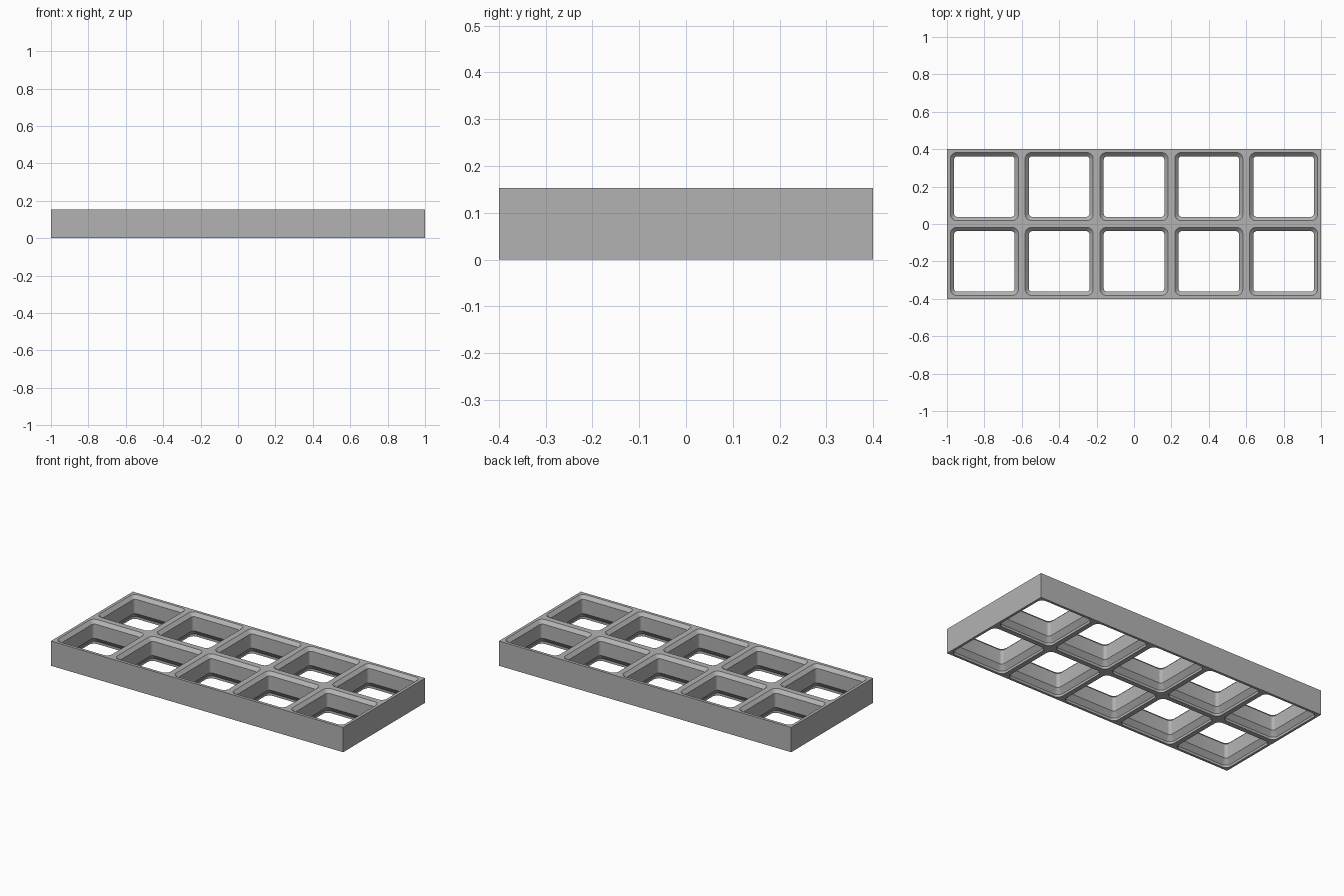
import bpy, bmesh, math

cube = bpy.data.objects.get("Cube")
if cube:
    bpy.data.objects.remove(cube, do_unlink=True)

PITCH, COLS, ROWS, HEIGHT = 0.4, 5, 2, 0.153
ARC = 6  # segments per rounded pocket corner

# Pocket profile, bottom to top: (z, half width, corner radius)
PROFILE = [(0, 0.185, 0.034), (0.015, 0.185, 0.034), (0.045, 0.162, 0.018),
           (0.133, 0.162, 0.018), (HEIGHT, 0.182, 0.034)]

mat = bpy.data.materials.new("grey plastic")
mat.use_nodes = True
grey = (0.45, 0.45, 0.45, 1)
mat.diffuse_color = grey
mat.node_tree.nodes["Principled BSDF"].inputs["Base Color"].default_value = grey

bm = bmesh.new()
SIGNS = [(1, 1), (-1, 1), (-1, -1), (1, -1)]


def pocket_ring(cx, cy, z, half, radius):
    """Rounded square, counter-clockwise, one arc per corner."""
    ring = []
    for quarter, (sx, sy) in enumerate(SIGNS):
        for i in range(ARC + 1):
            a = (quarter + i / ARC) * math.pi / 2
            ring.append(bm.verts.new((cx + sx * (half - radius) + radius * math.cos(a),
                                      cy + sy * (half - radius) + radius * math.sin(a), z)))
    return ring


def rim(cx, cy, z, ring):
    """Flat face between the square cell edge and the pocket mouth."""
    corners = [bm.verts.new((cx + sx * PITCH / 2, cy + sy * PITCH / 2, z)) for sx, sy in SIGNS]
    n = ARC + 1
    for q in range(4):
        arc = ring[q * n:(q + 1) * n]
        for a, b in zip(arc, arc[1:]):
            bm.faces.new((corners[q], b, a))
        bm.faces.new((corners[q], corners[(q + 1) % 4], ring[(q + 1) * n % len(ring)], arc[-1]))


# Grid of open pockets
for col in range(COLS):
    for row in range(ROWS):
        cx = (col - (COLS - 1) / 2) * PITCH
        cy = (row - (ROWS - 1) / 2) * PITCH
        rings = [pocket_ring(cx, cy, *p) for p in PROFILE]
        for low, high in zip(rings, rings[1:]):
            for i in range(len(low)):
                j = (i + 1) % len(low)
                bm.faces.new((low[j], low[i], high[i], high[j]))
        rim(cx, cy, 0, rings[0])
        rim(cx, cy, HEIGHT, rings[-1])

# Outer walls close the open border
bmesh.ops.remove_doubles(bm, verts=bm.verts, dist=1e-4)
border = [e for e in bm.edges if e.is_boundary]
bmesh.ops.bridge_loops(bm, edges=border)
bmesh.ops.recalc_face_normals(bm, faces=bm.faces)

mesh = bpy.data.meshes.new("grid_plate")
bm.to_mesh(mesh)
bm.free()
mesh.materials.append(mat)
plate = bpy.data.objects.new("grid_plate", mesh)
bpy.context.collection.objects.link(plate)

bpy.ops.object.select_all(action="DESELECT")
plate.select_set(True)
bpy.context.view_layer.objects.active = plate
bpy.ops.object.shade_smooth_by_angle(angle=math.radians(25))
